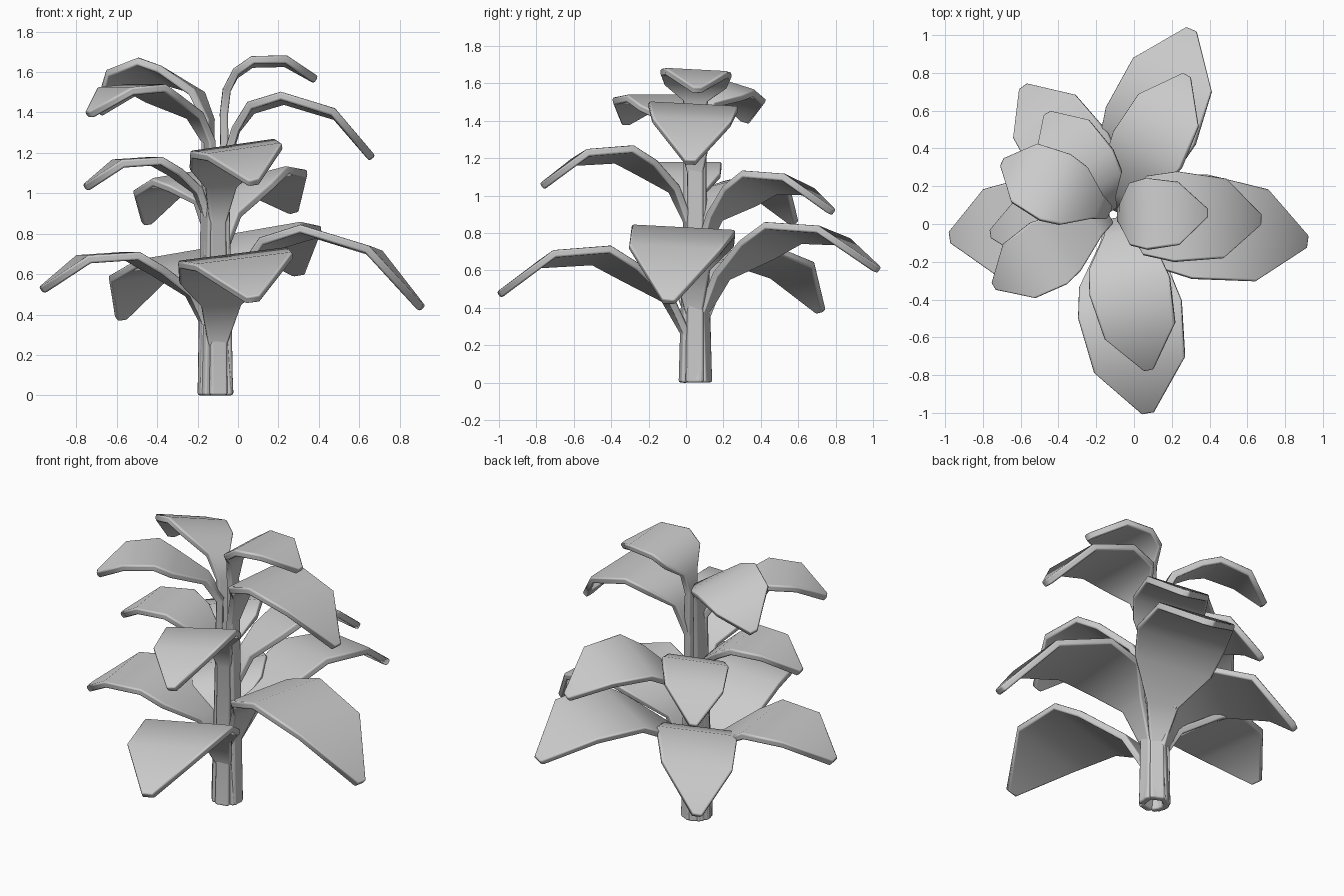
import bpy, bmesh, math
from mathutils import Vector

cube = bpy.data.objects.get("Cube")
if cube:
    bpy.data.objects.remove(cube)

grey = bpy.data.materials.new("plain grey")
grey.use_nodes = True
grey.diffuse_color = (0.6, 0.6, 0.6, 1)
grey.node_tree.nodes["Principled BSDF"].inputs["Base Color"].default_value = (0.6, 0.6, 0.6, 1)

CENTRE = Vector((-0.11, 0.05, 0))
THICK = 0.04
# blade rows measured from the crown of the arch: forward, up, width factor
BLADE = [(-0.2, -0.06, 0.88), (0, 0, 1), (0.33, -0.1, 0.88), (0.57, -0.38, 0.12)]


def leaf(name, azimuth, reach, height, size, half, pitch, roll):
    """One flat arching blade on a strap-like stalk that runs to the ground."""
    a, p, t = map(math.radians, (azimuth, pitch, roll))
    out = Vector((math.cos(a), math.sin(a), 0))
    flat = Vector((-math.sin(a), math.cos(a), 0))
    tilted = flat * math.cos(t) + Vector((0, 0, math.sin(t)))
    top = height - THICK / 2
    # stalk: foot, shoulder, neck
    neck = top - (0.2 + 0.005 * pitch) * size
    rows = [(0.065, 0, 0.042, flat),
            (0.04, neck - 0.25 * size, 0.042, flat),
            (0.3 * reach, neck, max(0.05, 0.36 * half), (flat + tilted) / 2)]
    # blade, pitched about its crown
    for f, u, w in BLADE:
        rows.append((reach + size * (f * math.cos(p) - u * math.sin(p)),
                     top + size * (u * math.cos(p) + f * math.sin(p)),
                     half * w, tilted))
    bm = bmesh.new()
    pairs = []
    for r, z, w, side in rows:
        mid = CENTRE + out * r + Vector((0, 0, z))
        pairs.append([bm.verts.new(mid + side * w * s) for s in (-1, 1)])
    for (a0, a1), (b0, b1) in zip(pairs, pairs[1:]):
        bm.faces.new((a0, b0, b1, a1)).smooth = True
    mesh = bpy.data.meshes.new(name)
    bm.to_mesh(mesh)
    bm.free()
    mesh.materials.append(grey)
    ob = bpy.data.objects.new(name, mesh)
    bpy.context.collection.objects.link(ob)
    solid = ob.modifiers.new("thickness", 'SOLIDIFY')
    solid.thickness = THICK
    solid.offset = 0
    solid.use_even_offset = True
    bevel = ob.modifiers.new("soft rim", 'BEVEL')
    bevel.width = 0.012
    bevel.segments = 2
    bevel.limit_method = 'ANGLE'
    bevel.angle_limit = math.radians(60)
    bevel.harden_normals = True


# azimuth, reach and height of the crown, size, half width, pitch, roll
leaf("lower_leaf_left", -8, 0.46, 0.83, 1.0, 0.28, 0, -3)
leaf("lower_leaf_right", 188, 0.42, 0.71, 0.7, 0.26, 13, 0)
leaf("lower_leaf_front", -80, 0.51, 0.70, 0.86, 0.28, 13, 7)
leaf("lower_leaf_back", 67, 0.51, 0.82, 0.85, 0.26, 14, -9)
leaf("lower_leaf_back_right", 125, 0.37, 0.70, 0.79, 0.23, 0, -8)

leaf("middle_leaf_left", -2, 0.33, 1.49, 0.78, 0.24, 0, -3)
leaf("middle_leaf_right", 189, 0.30, 1.18, 0.55, 0.19, 13, 0)
leaf("middle_leaf_front", -77, 0.39, 1.24, 0.7, 0.22, 13, 8)
leaf("middle_leaf_back", 62, 0.39, 1.09, 0.68, 0.21, 14, -13)
leaf("middle_leaf_back_right", 123, 0.29, 1.1, 0.6, 0.19, 0, -8)

leaf("upper_leaf_left", 1, 0.18, 1.67, 0.48, 0.19, 18, -3)
leaf("upper_leaf_back_right", 155, 0.34, 1.62, 0.53, 0.2, 0, 16)
leaf("upper_leaf_front_right", 211, 0.40, 1.54, 0.52, 0.19, 12, 0)
